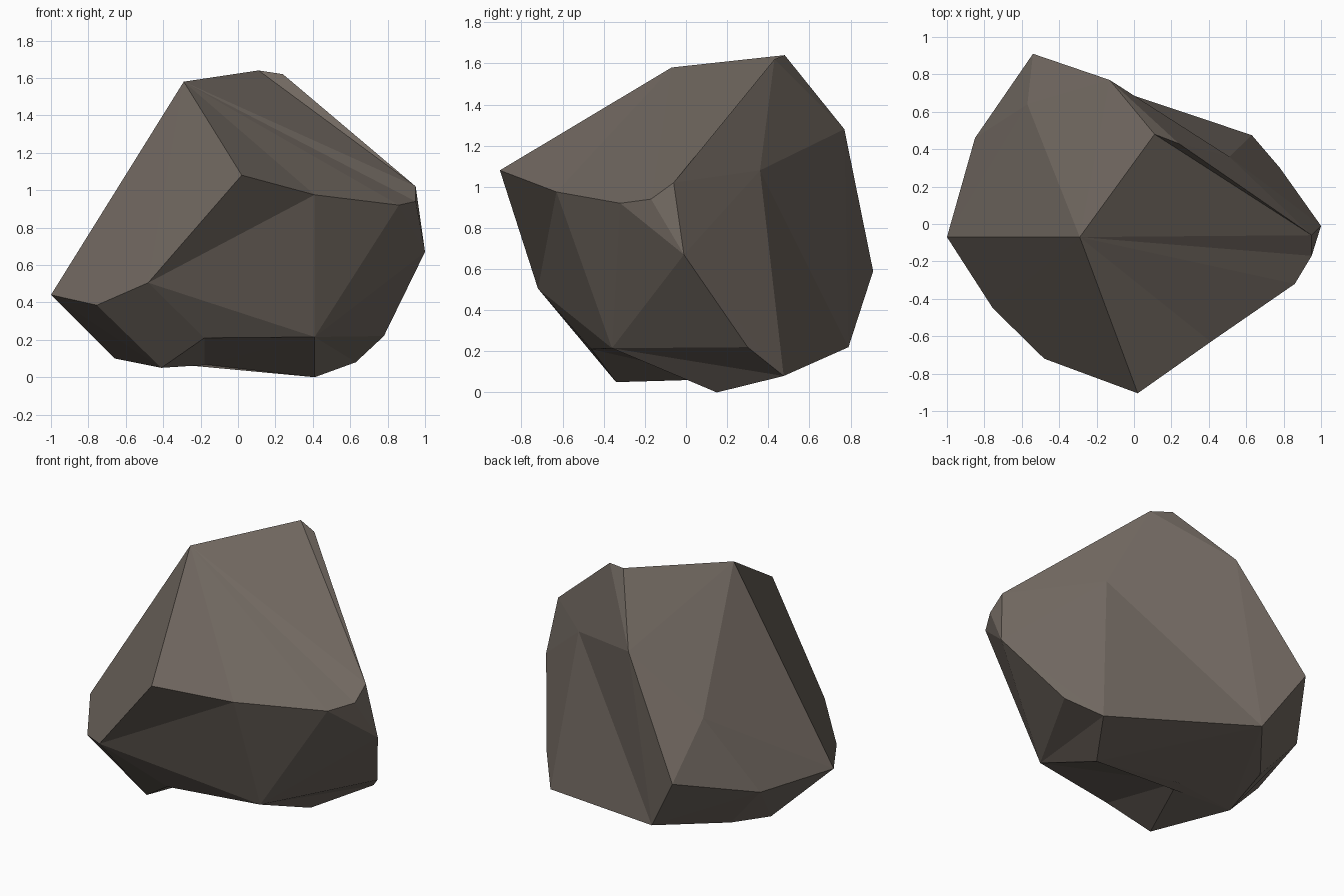
import bpy, bmesh

if "Cube" in bpy.data.objects:
    bpy.data.objects.remove(bpy.data.objects["Cube"])

# Corner points of the chipped boulder, each with a short key
CORNERS = dict(
    # crown
    A=(-.29, -.07, 1.58), B=(.11, .48, 1.64), C=(.24, .43, 1.62), W=(-.13, .77, 1.28),
    # shoulder
    D=(.95, -.06, 1.02), E=(.95, -.17, .94), F=(.86, -.32, .92), G=(.41, -.63, .975),
    H=(.02, -.905, 1.08), Y=(.51, .36, 1.08), X=(-.57, .64, .92),
    # girth
    I=(1, -.01, .67), R=(-1, -.07, .44), S=(-.755, -.45, .385), T=(-.48, -.72, .505),
    U=(-.54, .91, .59), V=(-.85, .46, .45),
    # base
    J=(.78, .30, .22), K=(.63, .475, .08), Q=(-.66, .08, .10), Z=(-.31, .79, .22),
    a=(-.61, .415, .175),
    # feet and lips around the notch in the underside
    P=(-.41, -.34, .05), L=(.41, .15, 0), N=(-.18, -.46, .21), M=(.41, -.36, .215))
NOTCH = (-.18, .18, .065)

stone = bpy.data.materials.new("brown grey stone")
stone.diffuse_color = (.165, .139, .118, 1)
stone.use_nodes = True
stone.node_tree.nodes["Principled BSDF"].inputs["Base Color"].default_value = stone.diffuse_color

# Convex body
bm = bmesh.new()
v = {key: bm.verts.new(co) for key, co in CORNERS.items()}
bmesh.ops.convex_hull(bm, input=bm.verts[:])


def refold(area, folds):
    """Replace the faces lying within an area by faces folded along other lines."""
    rim = {v[k] for k in area}
    old = [f for f in bm.faces if set(f.verts) <= rim]
    bmesh.ops.delete(bm, geom=old, context='FACES_ONLY')
    for fold in folds.split():
        bm.faces.new([v[k] for k in fold])


# Shallow creases in the top, front, back and right sides
refold("ABCDEFGH", "ABD BCD ADE AEF AFG AGH")
refold("HFGTMN", "HTG TMG TNM GMF")
refold("WYKZU", "YKZ WYZ UWZ")
refold("MJKL", "MJK MKL")

# Notch: open the underside between the two feet and fold it in to the notch point
v["n"] = bm.verts.new(NOTCH)
under = [f for f in bm.faces if v["P"] in f.verts and v["L"] in f.verts
         and v["M"] not in f.verts and v["N"] not in f.verts]
far = [x for f in under for x in f.verts if x not in (v["P"], v["L"])]
bmesh.ops.delete(bm, geom=under, context='FACES_ONLY')
refold("PLMN", "NnP NMn MLn")
for x in far:
    bm.faces.new((v["n"], v["L"], x))
    bm.faces.new((v["P"], v["n"], x))

# Tidy up
bmesh.ops.delete(bm, geom=[e for e in bm.edges if not e.link_faces], context='EDGES')
bmesh.ops.recalc_face_normals(bm, faces=bm.faces[:])
names = {x: k for k, x in v.items() if x.is_valid}
print("open edges", [(names[e.verts[0]] + names[e.verts[1]], len(e.link_faces))
                     for e in bm.edges if len(e.link_faces) != 2])

mesh = bpy.data.meshes.new("boulder")
bm.to_mesh(mesh)
bm.free()
mesh.materials.append(stone)
bpy.context.collection.objects.link(bpy.data.objects.new("boulder", mesh))
